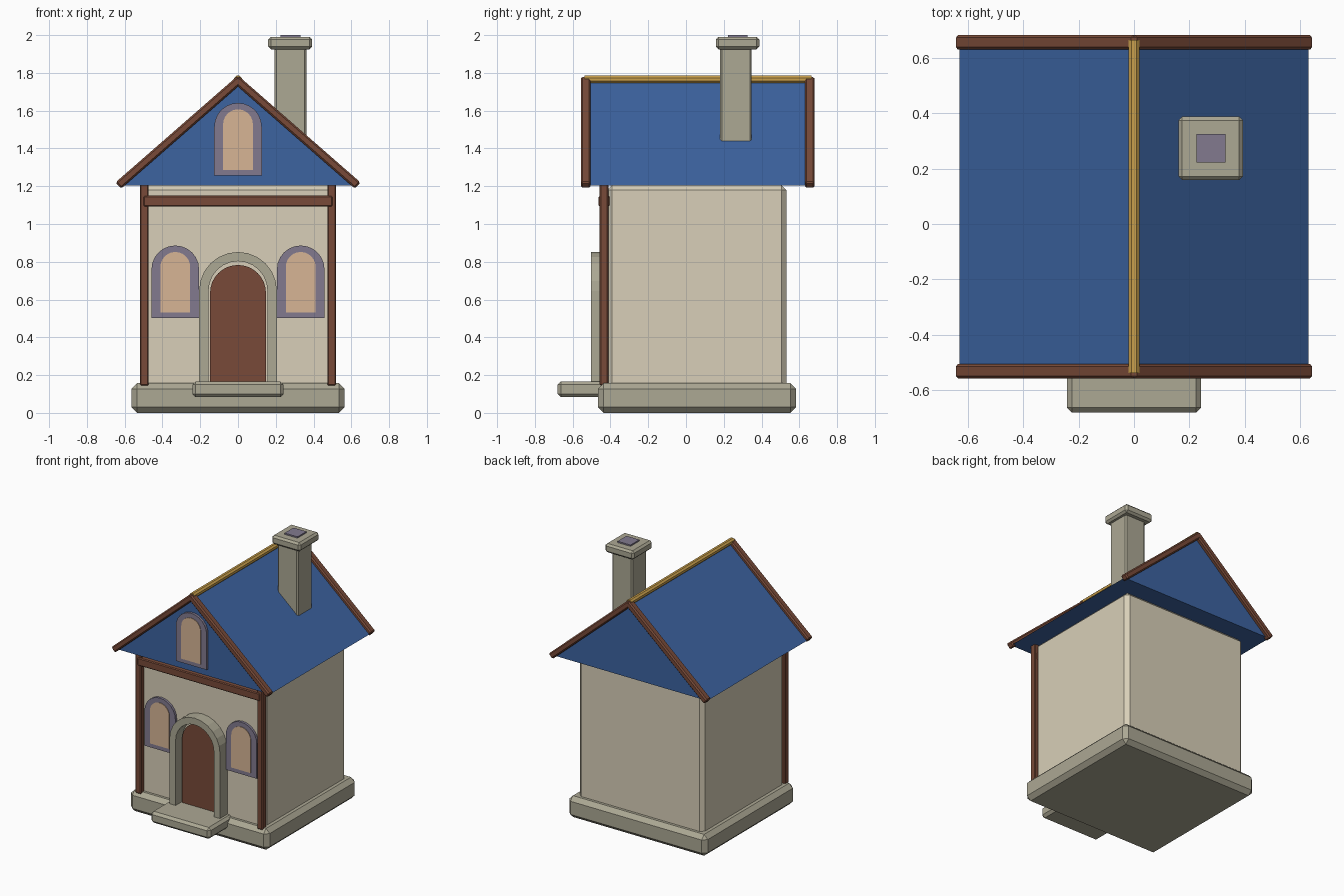
import bpy, bmesh, math
from mathutils import Vector

if "Cube" in bpy.data.objects:
    bpy.data.objects.remove(bpy.data.objects["Cube"])


def material(name, r, g, b):
    lin = [((c / 255 + 0.055) / 1.055) ** 2.4 for c in (r, g, b)]
    m = bpy.data.materials.new(name)
    m.diffuse_color = (*lin, 1)
    m.use_nodes = True
    m.node_tree.nodes["Principled BSDF"].inputs["Base Color"].default_value = m.diffuse_color
    return m


CREAM = material("cream plaster", 216, 207, 184)
STONE = material("grey stone", 172, 168, 148)
BLUE = material("blue roof", 60, 99, 160)
BROWN = material("brown timber", 120, 74, 56)
GOLD = material("gold ridge", 202, 160, 76)
PURPLE = material("purple frame", 130, 122, 143)
PEACH = material("peach glass", 215, 181, 149)


def finish(bm, name, mat):
    bmesh.ops.recalc_face_normals(bm, faces=bm.faces[:])
    me = bpy.data.meshes.new(name)
    bm.to_mesh(me)
    bm.free()
    me.materials.append(mat)
    ob = bpy.data.objects.new(name, me)
    bpy.context.collection.objects.link(ob)
    return ob


def box(name, mat, x, y, z, bevel=0.0):
    """Box from (min, max) ranges with a single-step chamfer."""
    bm = bmesh.new()
    bmesh.ops.create_cube(bm, size=1)
    for v in bm.verts:
        v.co = [sum(r) / 2 + c * (r[1] - r[0]) for r, c in zip((x, y, z), v.co)]
    if bevel:
        bmesh.ops.bevel(bm, geom=bm.edges[:], offset=bevel, segments=1, affect='EDGES')
    return finish(bm, name, mat)


def extrude(name, mat, profile, y0, y1):
    """Extrude an (x, z) outline from y0 to y1."""
    bm = bmesh.new()
    face = bm.faces.new([bm.verts.new((px, y0, pz)) for px, pz in profile])
    res = bmesh.ops.extrude_face_region(bm, geom=[face], use_keep_orig=True)
    moved = [g for g in res["geom"] if isinstance(g, bmesh.types.BMVert)]
    bmesh.ops.translate(bm, verts=moved, vec=(0, y1 - y0, 0))
    return finish(bm, name, mat)


def arch(cx, half, bottom, top, n=12):
    """Round-topped outline."""
    spring = top - half
    arc = [(cx + half * math.cos(math.pi * i / n), spring + half * math.sin(math.pi * i / n))
           for i in range(n + 1)]
    return [(cx + half, bottom)] + arc + [(cx - half, bottom)]


def window(name, cx, bottom, y):
    """Arched frame plate with a thin glass plate on it."""
    extrude(name + "_frame", PURPLE, arch(cx, 0.126, bottom, bottom + 0.384), y + 0.03, y - 0.018)
    extrude(name + "_glass", PEACH, arch(cx, 0.079, bottom + 0.03, bottom + 0.35), y - 0.016, y - 0.022)


# Foundation, step and walls
box("foundation", STONE, (-0.565, 0.565), (-0.467, 0.583), (0, 0.157), 0.03)
box("door_step", STONE, (-0.242, 0.242), (-0.68, -0.38), (0.083, 0.167), 0.018)
box("walls", CREAM, (-0.51, 0.51), (-0.418, 0.533), (0.13, 1.206), 0.027)

# Timber posts and cross beam
for side, s in (("left", -1), ("right", 1)):
    box(side + "_post", BROWN, (s * 0.496 - 0.023, s * 0.496 + 0.023), (-0.457, -0.411), (0.145, 1.22), 0.006)
box("cross_beam", BROWN, (-0.5, 0.5), (-0.462, -0.405), (1.092, 1.15), 0.006)

# Door and stone surround
extrude("door", BROWN, arch(0, 0.148, 0.15, 0.783, 16), -0.40, -0.44)
extrude("door_surround", STONE, arch(0, 0.206, 0.15, 0.852) + arch(0, 0.156, 0.15, 0.803)[::-1], -0.40, -0.504)

# Windows
window("left_window", -0.332, 0.502, -0.418)
window("right_window", 0.332, 0.502, -0.418)
window("gable_window", 0, 1.257, -0.527)

# Roof prism
EAVE, APEX = Vector((0.63, 0, 1.205)), Vector((0, 0, 1.755))
extrude("roof", BLUE, [(-EAVE.x, EAVE.z), (EAVE.x, EAVE.z), (0, APEX.z)], -0.527, 0.652)

# Sloping gable trims at the front and back
run = APEX - EAVE
for end, y in (("front", -0.531), ("back", 0.655)):
    for side, s in (("left", -1), ("right", 1)):
        trim = box(f"{end}_{side}_trim", BROWN, (-run.length / 2 - 0.005, run.length / 2 + 0.015),
                   (-0.026, 0.026), (-0.022, 0.022), 0.009)
        trim.location = (s * EAVE.x / 2, y, (EAVE.z + APEX.z) / 2 + 0.002)
        trim.rotation_euler = (0, math.atan2(run.z, EAVE.x) * s, 0)
        if s < 0:  # keep the longer end at the eave-side symmetric
            trim.rotation_euler.y += math.pi
        trim.rotation_euler.y += math.pi

# Ridge pole
ridge = [(0.022 * math.cos(math.pi * (i + 0.5) / 4), 1.765 + 0.022 * math.sin(math.pi * (i + 0.5) / 4))
         for i in range(8)]
extrude("ridge_pole", GOLD, ridge, -0.538, 0.664)

# Chimney
box("chimney", STONE, (0.194, 0.362), (0.18, 0.348), (1.36, 1.94), 0.01)
box("chimney_cap", STONE, (0.16, 0.393), (0.158, 0.388), (1.925, 1.99), 0.014)
box("chimney_flue", PURPLE, (0.225, 0.33), (0.222, 0.325), (1.95, 2.0))
